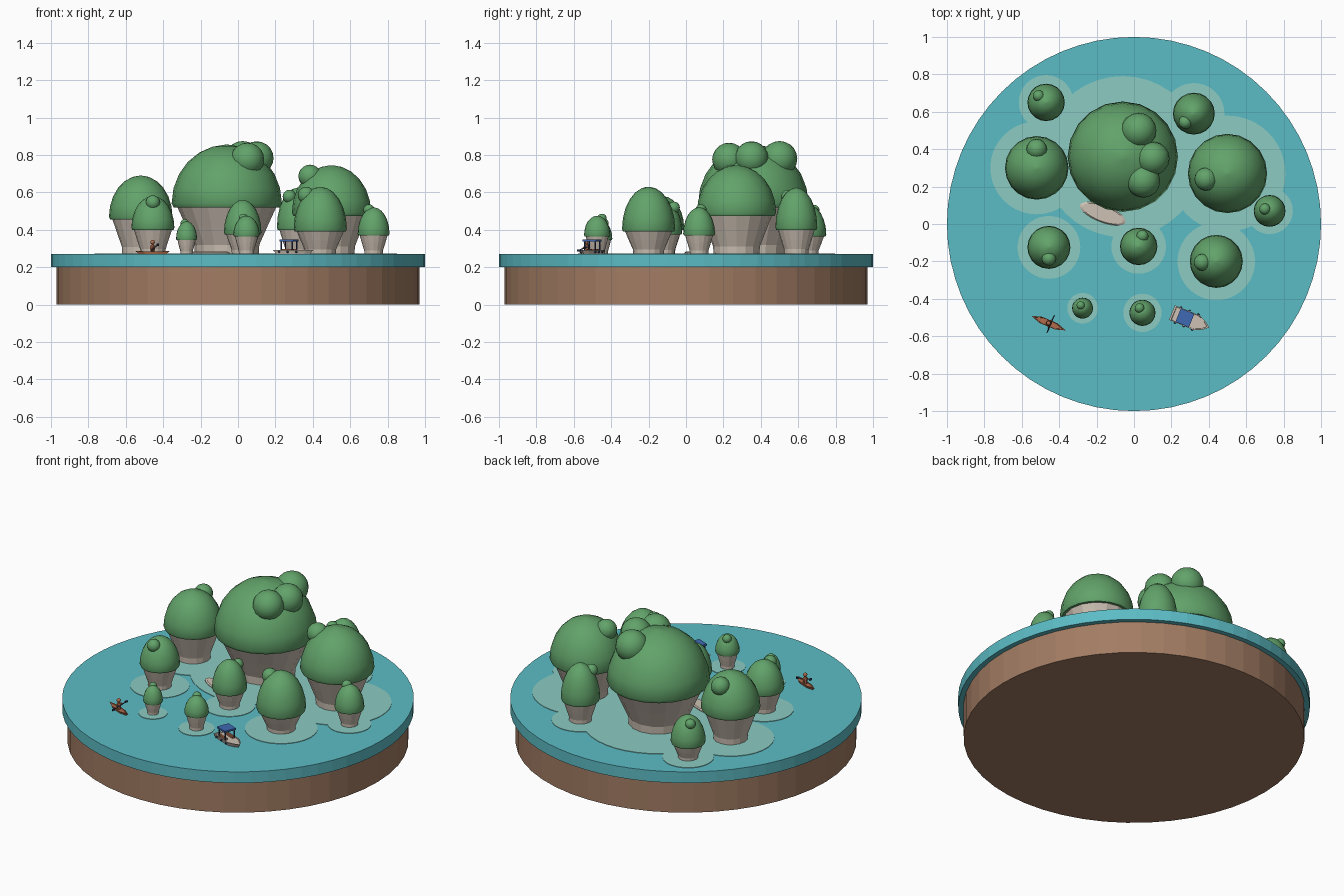
import bpy, bmesh, math
from mathutils import Matrix, Vector

cube = bpy.data.objects.get("Cube")
if cube:
    bpy.data.objects.remove(cube, do_unlink=True)


def material(name, r, g, b):
    """Flat colour given in 0-255 display values, stored as linear."""
    rgba = [((c / 255 + 0.055) / 1.055) ** 2.4 for c in (r, g, b)] + [1]
    m = bpy.data.materials.new(name)
    m.use_nodes = True
    m.diffuse_color = rgba
    m.node_tree.nodes["Principled BSDF"].inputs["Base Color"].default_value = rgba
    return m


water = material("lagoon blue", 92, 188, 197)
shoal = material("pale shallows", 139, 203, 194)
earth = material("brown earth", 162, 124, 99)
stone = material("pale limestone", 202, 190, 177)
leaf = material("leaf green", 98, 163, 106)
sand = material("pale sand", 205, 193, 180)
wood = material("orange wood", 176, 108, 76)
blue = material("awning blue", 62, 104, 178)
navy = material("dark navy", 42, 56, 92)


def finish(name, bm, mat, place=None, smooth=False):
    bmesh.ops.recalc_face_normals(bm, faces=bm.faces)
    for f in bm.faces:
        f.smooth = smooth and len(f.verts) < 5
    mesh = bpy.data.meshes.new(name)
    bm.to_mesh(mesh)
    bm.free()
    mesh.materials.append(mat)
    ob = bpy.data.objects.new(name, mesh)
    if place:
        ob.matrix_world = place
    bpy.context.collection.objects.link(ob)
    return ob


def loft(name, rings, mat, place=None, smooth=False):
    """Skin matching rings of points and cap both ends."""
    bm = bmesh.new()
    loops = [[bm.verts.new(p) for p in ring] for ring in rings]
    n = len(loops[0])
    for low, high in zip(loops, loops[1:]):
        for i in range(n):
            j = (i + 1) % n
            bm.faces.new((low[i], low[j], high[j], high[i]))
    bm.faces.new(loops[0])
    bm.faces.new(loops[-1])
    return finish(name, bm, mat, place, smooth)


def lathe(name, profile, mat, place=None, sides=20, smooth=False):
    turns = [math.tau * i / sides for i in range(sides)]
    rings = [[(r * math.cos(a), r * math.sin(a), z) for a in turns] for r, z in profile]
    return loft(name, rings, mat, place, smooth)


def ball(name, centre, r, mat, place=None):
    bm = bmesh.new()
    bmesh.ops.create_uvsphere(bm, u_segments=16, v_segments=10, radius=r,
                              matrix=Matrix.Translation(centre))
    return finish(name, bm, mat, place, True)


def box(name, centre, size, mat, place):
    bm = bmesh.new()
    bmesh.ops.create_cube(bm, size=1, matrix=Matrix.LocRotScale(Vector(centre), None, Vector(size)))
    return finish(name, bm, mat, place)


def rod(name, a, b, r, mat, place):
    a, b = Vector(a), Vector(b)
    turn = (b - a).to_track_quat('Z', 'Y')
    return lathe(name, [(r, 0), (r, (b - a).length)], mat,
                 place @ Matrix.LocRotScale(a, turn, None), 6)


def at(x, y, z=0.0, degrees=0):
    return Matrix.Translation((x, y, z)) @ Matrix.Rotation(math.radians(degrees), 4, 'Z')


# Ground block and lagoon
SEA = 0.27
lathe("earth_base", [(0.97, 0), (0.97, 0.2)], earth, sides=48)
lathe("water_disc", [(1, 0.2), (1, SEA)], water, sides=64)

# Islands: x, y, canopy radius, rim height, top height, then bushes as (dx, dy, radius)
islands = [
    (-.06, .36, .295, .52, .855, [(.085, .14, .095), (.16, -.01, .09), (.11, -.13, .09)]),
    (-.52, .30, .17, .455, .69, [(0, .1, .055)]),
    (.50, .27, .212, .475, .745, [(-.115, -.03, .062)]),
    (.44, -.20, .142, .39, .63, [(-.075, -.005, .045)]),
    (-.455, -.125, .115, .40, .58, [(0, -.06, .038)]),
    (.025, -.12, .10, .375, .56, [(.02, .055, .032)]),
    (.045, -.475, .07, .365, .475, [(-.015, .025, .026)]),
    (-.275, -.45, .056, .345, .445, [(-.01, .015, .022)]),
    (.725, .07, .085, .37, .52, [(-.025, .01, .03)]),
    (.32, .59, .112, .40, .625, [(-.045, -.045, .036)]),
    (-.47, .65, .1, .365, .535, [(-.04, .035, .03)]),
]
for n, (x, y, R, rim, top, bushes) in enumerate(islands, 1):
    spot = at(x, y)
    h = rim - SEA
    lathe(f"shallows_{n}", [(1.46 * R, SEA - .005), (1.46 * R, SEA + .003)], shoal, spot, 40)
    # Rock that widens upwards from a straight foot
    lathe(f"rock_{n}", [(.58 * R, SEA), (.59 * R, SEA + .2 * h), (.74 * R, SEA + .6 * h),
                        (.91 * R, rim + .01)], stone, spot, 16)
    # Domed canopy with a slightly tucked rim
    tuck = .06 * (top - rim)
    waist = rim + tuck
    dome = [(.96 * R, rim)]
    for k in range(7):
        a = math.radians(min(15 * k, 88))
        dome.append((R * math.cos(a), waist + (top - waist) * math.sin(a)))
    lathe(f"canopy_{n}", dome, leaf, spot, 20, True)
    # Bushes sitting on the dome
    for k, (dx, dy, r) in enumerate(bushes, 1):
        z = rim + (top - rim) * math.sqrt(1 - (dx * dx + dy * dy) / R ** 2) - .2 * r
        ball(f"bush_{n}_{k}", (dx, dy, z), r, leaf, spot)

# Small beach by the main island
beach = lathe("beach", [(1, SEA - .005), (1, SEA + .008), (.88, SEA + .014)], sand,
              at(-.167, .055, 0, -21) @ Matrix.Diagonal((.13, .045, 1, 1)), 28)

# Tour boat: flared hull, deck, bench, posts and awning
boat = at(.3, -.513, SEA, -22)
plan = [(-.105, -.042), (.04, -.042), (.08, -.024), (.11, 0), (.08, .024), (.04, .042), (-.105, .042)]
loft("boat_hull", [[(x * s, y * s, z) for x, y in plan]
                   for s, z in ((.8, -.005), (1, .022), (.9, .022), (.88, .017))], sand, boat)
for side in (-1, 1):
    box("boat_bench", (-.03, side * .022, .022), (.07, .012, .012), wood, boat)
    for x in (-.062, .002):
        rod("awning_post", (x, side * .03, .015), (x, side * .03, .07), .004, navy, boat)
    for x in (-.07, -.02, .03):
        ball("boat_fender", (x, side * .043, .012), .006, navy, boat)
box("boat_awning", (-.03, 0, .073), (.078, .078, .011), blue, boat)

# Kayak with a paddler
kayak = at(-.457, -.53, SEA, -23)
plan = [(-.1, 0), (-.045, -.018), (.045, -.018), (.1, 0), (.045, .018), (-.045, .018)]
loft("kayak_hull", [[(x * s, y * s, z + .06 * abs(x) * (z > 0)) for x, y in plan]
                    for s, z in ((.75, -.004), (1, .011), (.85, .011), (.8, .007))], wood, kayak)
lathe("paddler_body", [(.012, .005), (.014, .04), (.006, .052)], wood, kayak, 8)
ball("paddler_head", (0, 0, .064), .012, wood, kayak)
rod("paddle_shaft", (.012, -.045, .02), (.012, .045, .05), .003, navy, kayak)
for side in (-1, 1):
    rod("paddler_arm", (0, side * .012, .042), (.012, side * .022, .035 + side * .007), .004, wood, kayak)
    box("paddle_blade", (.012, side * .043, .035 + side * .015), (.005, .018, .011), navy, kayak)
